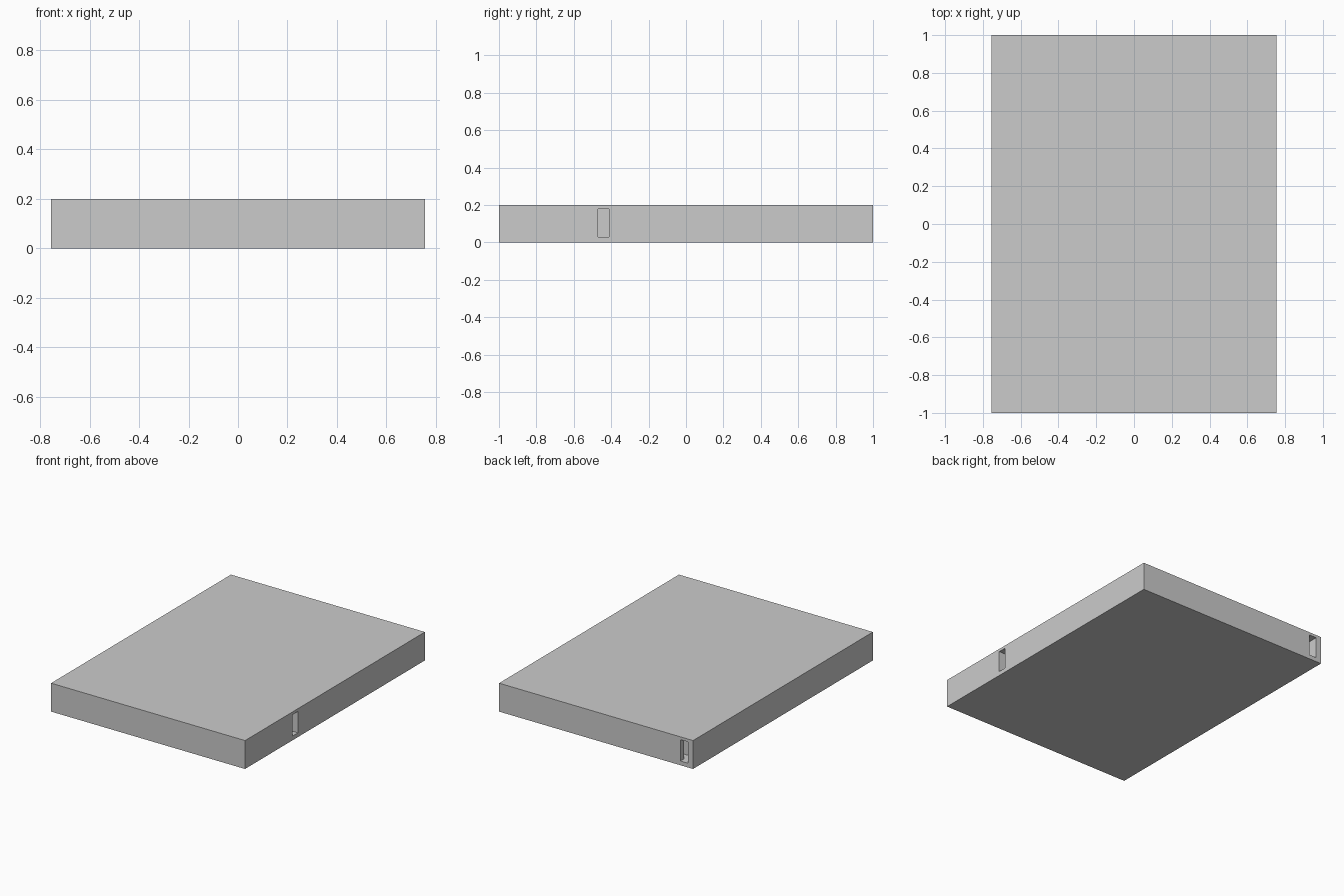
import bpy, bmesh, random
from mathutils import Matrix, Vector

if "Cube" in bpy.data.objects:
    bpy.data.objects.remove(bpy.data.objects["Cube"])

random.seed(4)
NX, NY = 15, 20                 # maze cells
WALL, PITCH = 0.04, 0.098       # wall thickness, cell spacing
W, D = NX * PITCH + WALL, NY * PITCH + WALL
FLOOR, CEIL, TOP = 0.03, 0.18, 0.20


def slab(name, z0, z1):
    bm = bmesh.new()
    bmesh.ops.create_cube(bm, size=1)
    bmesh.ops.transform(bm, verts=bm.verts, matrix=Matrix.Translation((0, 0, (z0 + z1) / 2))
                        @ Matrix.Diagonal((W, D, z1 - z0, 1)))
    finish(name, bm)


def finish(name, bm):
    me = bpy.data.meshes.new(name)
    bm.to_mesh(me)
    bm.free()
    ob = bpy.data.objects.new(name, me)
    bpy.context.collection.objects.link(ob)


# maze passages: odd indices are cells, even indices are walls
open_spots = {(1, 2 * NY), (2 * NX, 11)}            # back exit and right entrance
blocked = {(1, 2 * NY - 2), (2 * NX - 1, 10), (2 * NX - 1, 12)}
stack = [(1, 2 * NY - 1)]
open_spots.add(stack[0])
while stack:
    x, y = stack[-1]
    options = []
    for dx, dy in ((1, 0), (-1, 0), (0, 1), (0, -1)):
        cell, gap = (x + 2 * dx, y + 2 * dy), (x + dx, y + dy)
        if (0 < cell[0] < 2 * NX and 0 < cell[1] < 2 * NY
                and cell not in open_spots and gap not in blocked):
            options.append((cell, gap))
    if options:
        cell, gap = random.choice(options)
        open_spots |= {cell, gap}
        stack.append(cell)
    else:
        stack.pop()


# maze walls: fill every closed spot of the plan, then extrude upwards
def line(i, size):
    return (i // 2) * PITCH + (i % 2) * WALL - size / 2


bm = bmesh.new()
grid = {(i, j): bm.verts.new((line(i, W), line(j, D), FLOOR))
        for i in range(2 * NX + 2) for j in range(2 * NY + 2)}
for i in range(2 * NX + 1):
    for j in range(2 * NY + 1):
        if (i, j) not in open_spots:
            bm.faces.new([grid[i, j], grid[i + 1, j], grid[i + 1, j + 1], grid[i, j + 1]])
bmesh.ops.delete(bm, geom=[v for v in bm.verts if not v.link_faces], context='VERTS')
ext = bmesh.ops.extrude_face_region(bm, geom=bm.faces[:], use_keep_orig=True)
bmesh.ops.translate(bm, vec=Vector((0, 0, CEIL - FLOOR)),
                    verts=[g for g in ext['geom'] if isinstance(g, bmesh.types.BMVert)])
bmesh.ops.recalc_face_normals(bm, faces=bm.faces)
finish("maze_walls", bm)

# floor and roof
slab("floor_slab", 0, FLOOR)
slab("roof_slab", CEIL, TOP)
